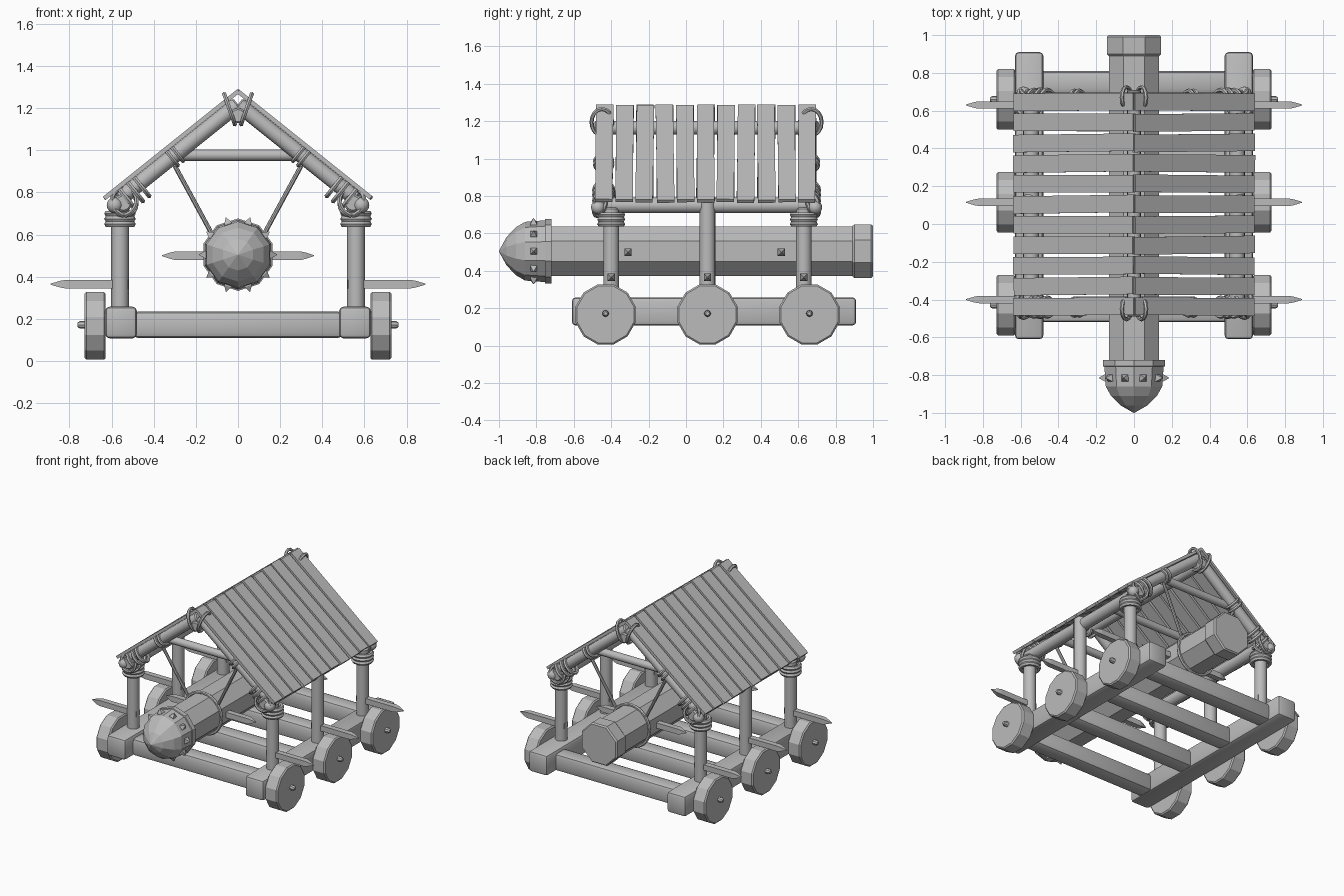
import bpy, bmesh, math, random
from mathutils import Vector, Matrix

random.seed(4)
if "Cube" in bpy.data.objects:
    bpy.data.objects.remove(bpy.data.objects["Cube"])

GREY = (0.5, 0.5, 0.5, 1)
mat = bpy.data.materials.new("plain grey")
mat.use_nodes = True
mat.diffuse_color = GREY
mat.node_tree.nodes["Principled BSDF"].inputs["Base Color"].default_value = GREY


def finish(name, bm, smooth=True):
    me = bpy.data.meshes.new(name)
    bmesh.ops.recalc_face_normals(bm, faces=bm.faces)
    bm.to_mesh(me)
    bm.free()
    me.materials.append(mat)
    ob = bpy.data.objects.new(name, me)
    bpy.context.collection.objects.link(ob)
    if smooth:
        for p in me.polygons:
            p.use_smooth = True
        me.set_sharp_from_angle(angle=math.radians(32))
    return ob


def basis(d):
    d = Vector(d).normalized()
    side = d.cross((0, 0, 1)) if abs(d.z) < 0.99 else Vector((1, 0, 0))
    side.normalize()
    return d, side, side.cross(d)


def lathe(name, base, d, profile, sides=16, spin=0.0, smooth=True):
    """Turn (radius, distance) pairs about an axis, with capped ends."""
    bm = bmesh.new()
    d, u, v = basis(d)
    rings = []
    for r, t in profile:
        centre = Vector(base) + d * t
        angles = [spin + math.tau * i / sides for i in range(sides)]
        rings.append([bm.verts.new(centre + (u * math.cos(a) + v * math.sin(a)) * r)
                      for a in angles])
    for a, b in zip(rings, rings[1:]):
        for i in range(sides):
            j = (i + 1) % sides
            bm.faces.new((a[i], a[j], b[j], b[i]))
    bm.faces.new(rings[0])
    bm.faces.new(rings[-1])
    return finish(name, bm, smooth)


def pole(name, a, b, r, sides=16):
    a, b = Vector(a), Vector(b)
    n = (b - a).length
    e = r * 0.2
    return lathe(name, a, b - a, [(r - e, 0), (r, e), (r, n - e), (r - e, n)], sides)


def box(name, centre, size, bevel=0.0, rot=None):
    bm = bmesh.new()
    bmesh.ops.create_cube(bm, size=1)
    bmesh.ops.scale(bm, vec=size, verts=bm.verts)
    if bevel:
        bmesh.ops.bevel(bm, geom=bm.edges[:], offset=bevel, segments=2,
                        profile=0.5, affect='EDGES')
    m = Matrix.Translation(centre) @ (rot.to_4x4() if rot else Matrix())
    bm.transform(m)
    return finish(name, bm, bool(bevel))


def loop(name, centre, d, ru, rv, r=0.011, n=16):
    """Closed rope loop, an ellipse around the axis d."""
    bm = bmesh.new()
    d, u, v = basis(d)
    rings = []
    for i in range(n):
        a = math.tau * i / n
        out = u * math.cos(a) + v * math.sin(a)
        p = Vector(centre) + u * math.cos(a) * ru + v * math.sin(a) * rv
        rings.append([bm.verts.new(p + (out * math.cos(k * math.tau / 6)
                                        + d * math.sin(k * math.tau / 6)) * r)
                      for k in range(6)])
    for i in range(n):
        a, b = rings[i], rings[(i + 1) % n]
        for k in range(6):
            j = (k + 1) % 6
            bm.faces.new((a[k], a[j], b[j], b[k]))
    return finish(name, bm)


def ball(name, centre, r):
    bm = bmesh.new()
    bmesh.ops.create_uvsphere(bm, u_segments=12, v_segments=8, radius=r)
    bm.transform(Matrix.Translation(centre))
    return finish(name, bm)


SIDES = (("left", 1), ("right", -1))
POSTS = (-0.40, 0.115, 0.63)
ENDS = (-0.44, 0.66)
RAM_Z = 0.505
SLOPE = 0.8


def roof_z(x, drop):
    return 1.295 - SLOPE * abs(x) - drop * math.hypot(1, SLOPE)


# Base frame
for y in (-0.46, -0.05, 0.35, 0.75):
    box("cross_beam", (0, y, 0.172), (1.0, 0.12, 0.125), 0.025)

for side, s in SIDES:
    box(side + "_base_beam", (s * 0.555, 0.15, 0.183), (0.15, 1.52, 0.15), 0.02)

    # Wheels with hubs
    for y in (-0.43, 0.115, 0.66):
        lathe(side + "_wheel", (s * 0.628, y, 0.167), (s, 0, 0),
              [(0.157, 0), (0.166, 0.008), (0.166, 0.092), (0.157, 0.1)],
              12, math.pi / 12, False)
        lathe(side + "_hub", (s * 0.6, y, 0.172), (s, 0, 0),
              [(0.018, 0), (0.018, 0.15), (0.01, 0.162)], 8)

    # Posts and push handles
    for i, y in enumerate(POSTS):
        pole(side + "_post", (s * 0.56, y, 0.22), (s * 0.56, y, 0.8 if i == 1 else 0.74), 0.042)
        lathe(side + "_push_handle", (s * 0.52, y, 0.365), (s, 0, 0),
              [(0.028, 0), (0.028, 0.3), (0.022, 0.325), (0.003, 0.37)], 4, math.pi / 4, False)

    # Eaves beam
    pole(side + "_eaves_beam", (s * 0.545, -0.49, 0.75), (s * 0.545, 0.71, 0.75), 0.042)

    # Rafters with lashings
    along = Vector((s, 0, -SLOPE))
    for y, py, out in ((ENDS[0], POSTS[0], -1), (ENDS[1], POSTS[2], 1)):
        pole(side + "_rafter", (0, y, roof_z(0, 0.06)),
             (s * 0.56, y, roof_z(0.56, 0.06)), 0.037)
        for k in range(3):
            loop(side + "_post_lashing", (s * 0.56, py, 0.65 + k * 0.025), (0, 0, 1),
                 0.06, 0.06, 0.015)
        for x in (0.46, 0.49, 0.53):
            loop(side + "_corner_lashing", (s * x, y, roof_z(x, 0.075)), along, 0.05, 0.06, 0.012)
        for tilt in (-0.5, 0.5):
            loop(side + "_joint_lashing", (s * 0.54, y + out * 0.02, 0.755),
                 (s * tilt, out, 0.3), 0.065, 0.065, 0.011)
        ball(side + "_corner_knot", (s * 0.585, y + out * 0.03, 0.74), 0.038)
        for x in (0.29, 0.315):
            loop(side + "_sling_lashing", (s * x, y, roof_z(x, 0.06)), along, 0.046, 0.046)
        loop(side + "_ridge_lashing", (s * 0.04, y + out * 0.01, 1.195), (s, 0, -0.35),
             0.055, 0.075, 0.011)

        # Sling ropes
        pole(side + "_sling_rope", (s * 0.3, y, roof_z(0.3, 0.1)),
             (s * 0.125, py, RAM_Z + 0.1), 0.011, 8)

    # Roof planks
    tilt = Matrix.Rotation(s * math.atan(SLOPE), 3, 'Y')
    reach = 0.632
    for i in range(11):
        y = -0.437 + i * 0.1083
        wobble = Matrix.Rotation(random.uniform(-0.012, 0.012), 3, 'Z')
        length = (reach + random.uniform(-0.004, 0.008)) * math.hypot(1, SLOPE)
        mid = Vector((s * reach / 2, y, roof_z(reach / 2, 0.012)))
        box(side + "_roof_plank", mid, (length, 0.093, 0.02), 0, tilt @ wobble)

# Ridge pole and tie beams
pole("ridge_pole", (0, -0.49, 1.165), (0, 0.71, 1.165), 0.036)
for y in (ENDS[0] + 0.03, 0.115, ENDS[1] - 0.03):
    pole("tie_beam", (-0.32, y, 0.977), (0.32, y, 0.977), 0.027)
for y in (POSTS[0], POSTS[2]):
    loop("ram_sling", (0, y, RAM_Z), (0, 1, 0), 0.148, 0.148, 0.011, 24)

# Ram trunk and rear cap
lathe("ram_trunk", (0, -0.76, RAM_Z), (0, 1, 0), [(0.144, 0), (0.144, 1.72)],
      8, math.pi / 8, False)
lathe("ram_rear_cap", (0, 0.89, RAM_Z), (0, 1, 0),
      [(0.146, 0), (0.155, 0.01), (0.155, 0.1), (0.146, 0.11)], 8, math.pi / 8, False)

# Ram head with collar and studs
TURN = math.pi / 10
lathe("ram_head", (0, -0.72, RAM_Z), (0, -1, 0),
      [(0.172, 0), (0.172, 0.033), (0.165, 0.035), (0.157, 0.14),
       (0.128, 0.19), (0.075, 0.24), (0.002, 0.28)], 10, TURN, False)
for i in range(10):
    a = math.tau * i / 10
    d = Vector((math.cos(a), 0, math.sin(a)))
    lathe("ram_stud", Vector((0, -0.815, RAM_Z)) + d * 0.145, d,
          [(0.025, 0), (0.025, 0.012), (0.002, 0.04)], 4, math.pi / 4, False)

# Ram carrying bars
for y in (-0.31, 0.51):
    lathe("ram_bar", (-0.36, y, 0.5), (1, 0, 0),
          [(0.003, 0), (0.022, 0.04), (0.028, 0.06), (0.028, 0.66), (0.022, 0.68), (0.003, 0.72)],
          4, math.pi / 4, False)
